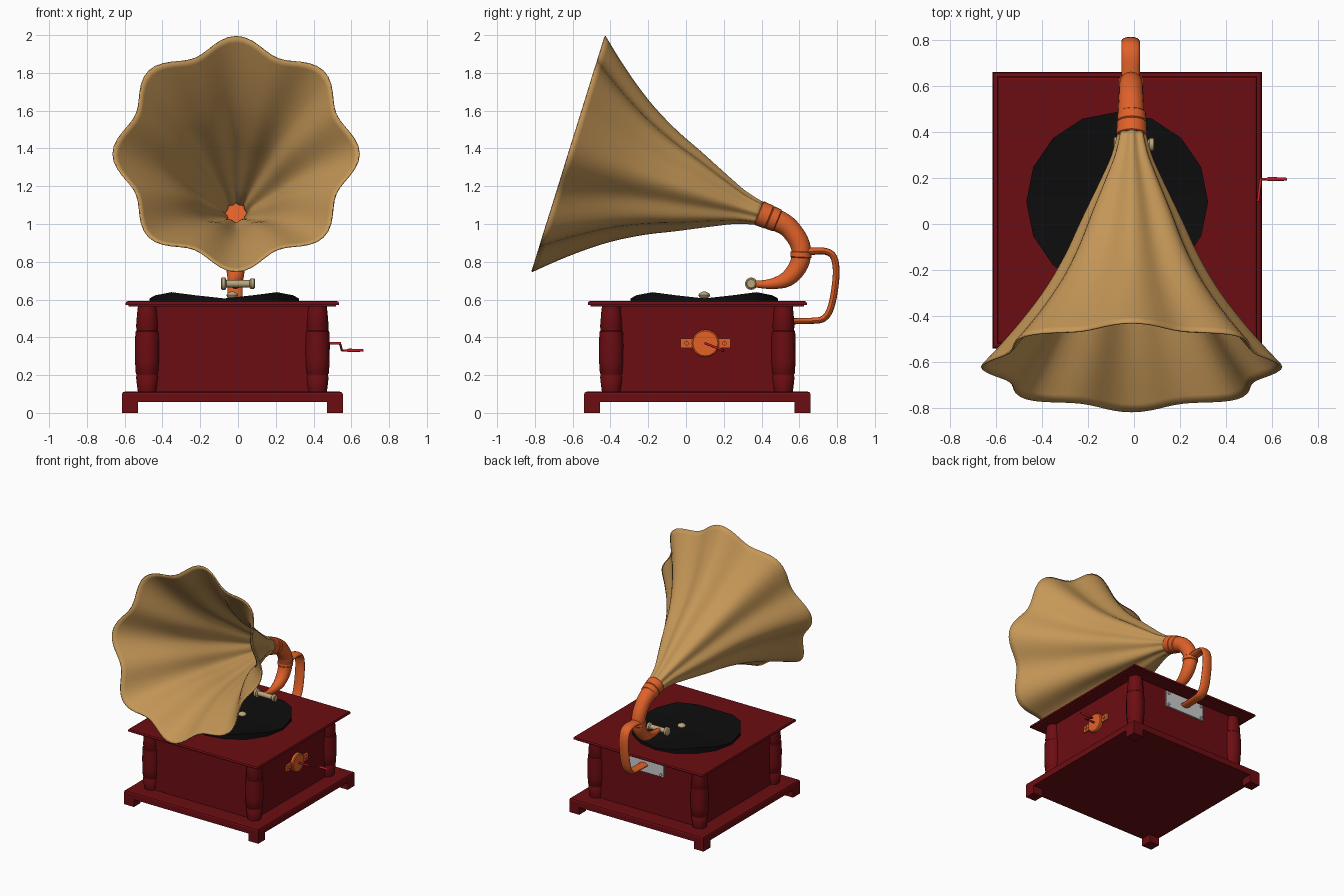
import bpy, bmesh, math
from mathutils import Vector, Matrix

if "Cube" in bpy.data.objects:
    bpy.data.objects.remove(bpy.data.objects["Cube"])


def material(name, rgb):
    m = bpy.data.materials.new(name)
    m.diffuse_color = (*rgb, 1)
    m.use_nodes = True
    m.node_tree.nodes["Principled BSDF"].inputs["Base Color"].default_value = m.diffuse_color
    return m


RED = material("red_wood", (0.15, 0.004, 0.006))
TAN = material("tan_horn", (0.56, 0.31, 0.095))
ORANGE = material("copper", (0.75, 0.12, 0.022))
BLACK = material("black_disc", (0.004, 0.004, 0.004))
CREAM = material("cream_metal", (0.5, 0.38, 0.2))
SCARLET = material("scarlet_handle", (0.6, 0.01, 0.02))


def finish(name, bm, mat, angle=None):
    bmesh.ops.recalc_face_normals(bm, faces=bm.faces[:])
    me = bpy.data.meshes.new(name)
    bm.to_mesh(me)
    bm.free()
    ob = bpy.data.objects.new(name, me)
    bpy.context.collection.objects.link(ob)
    if mat:
        me.materials.append(mat)
    if angle:
        bpy.ops.object.select_all(action='DESELECT')
        ob.select_set(True)
        bpy.context.view_layer.objects.active = ob
        bpy.ops.object.shade_smooth_by_angle(angle=math.radians(angle))
    return ob


def box(name, lo, hi, mat, bevel=0):
    lo, hi = Vector(lo), Vector(hi)
    bm = bmesh.new()
    bmesh.ops.create_cube(bm, size=1, matrix=Matrix.Translation((lo + hi) / 2) @ Matrix.Diagonal((*(hi - lo), 1)))
    if bevel:  # chamfer the top edges only
        edges = [e for e in bm.edges if all(v.co.z > hi.z - 1e-5 for v in e.verts)]
        bmesh.ops.bevel(bm, geom=edges, offset=bevel, segments=2, profile=0.5, affect='EDGES')
    return finish(name, bm, mat)


def loft(bm, rings, cap=True):
    vs = [[bm.verts.new(p) for p in r] for r in rings]
    n = len(vs[0])
    for a, b in zip(vs, vs[1:]):
        for i in range(n):
            bm.faces.new((a[i], a[(i + 1) % n], b[(i + 1) % n], b[i]))
    if cap:
        bm.faces.new(vs[0])
        bm.faces.new(vs[-1])


def turned(name, origin, axis, profile, mat, n=16):
    """Lathe (distance, radius) pairs about an axis."""
    q = Vector(axis).to_track_quat('Z', 'Y')
    bm = bmesh.new()
    loft(bm, [[Vector(origin) + q @ Vector((r * math.cos(a), r * math.sin(a), d))
               for a in (2 * math.pi * i / n for i in range(n))] for d, r in profile])
    return finish(name, bm, mat, 40)


def rod(name, a, b, r, mat, n=10):
    d = Vector(b) - Vector(a)
    return turned(name, a, d, [(0, r), (d.length, r)], mat, n)


def spline(pts, steps):
    """Catmull-Rom through tuples of any size."""
    P = [pts[0]] + pts + [pts[-1]]
    out = []
    for i in range(1, len(P) - 2):
        for s in range(steps):
            t = s / steps
            out.append([0.5 * (2 * b + (c - a) * t + (2 * a - 5 * b + 4 * c - d) * t * t
                        + (3 * b - a - 3 * c + d) * t ** 3)
                        for a, b, c, d in zip(*P[i - 1:i + 3])])
    return out + [list(pts[-1])]


def pipe(name, x, pts, mat, n=16):
    """Sweep an ellipse along (y, z, x radius, in-plane radius) points."""
    p = spline(pts, 4)
    rings = []
    for i, (y, z, rx, rn) in enumerate(p):
        a, b = p[max(i - 1, 0)], p[min(i + 1, len(p) - 1)]
        t = Vector((b[0] - a[0], b[1] - a[1])).normalized()
        ring = []
        for k in range(n):
            w = 2 * math.pi * k / n
            s = rn * math.sin(w)
            ring.append((x + rx * math.cos(w), y - t.y * s, z + t.x * s))
        rings.append(ring)
    bm = bmesh.new()
    loft(bm, rings)
    return finish(name, bm, mat, 40)


CX, CY = -0.03, 0.06

# Cabinet: base, body, lid
box("base", (CX - .585, CY - .6, .058), (CX + .585, CY + .6, .112), RED, .014)
box("cabinet_body", (CX - .465, CY - .475, .11), (CX + .465, CY + .475, .57), RED)
box("lid_moulding", (CX - .55, CY - .565, .562), (CX + .55, CY + .565, .575), RED)
box("lid", (CX - .565, CY - .58, .572), (CX + .565, CY + .58, .592), RED, .012)

# Corner feet and turned columns
column = [(0, .05), (.02, .053), (.08, .06), (.085, .057), (.095, .057), (.1, .061), (.16, .065),
          (.25, .066), (.32, .063), (.325, .058), (.34, .058), (.345, .06), (.42, .054), (.455, .05)]
for sx in (-1, 1):
    for sy in (-1, 1):
        tag = ("left" if sx < 0 else "right") + ("_front" if sy < 0 else "_back")
        x, y = CX + sx * .5425, CY + sy * .5575
        box("foot_" + tag, (x - .0425, y - .0425, 0), (x + .0425, y + .0425, .06), RED)
        turned("column_" + tag, (CX + sx * .45, CY + sy * .455, .11), (0, 0, 1), column, RED)

# Warped record
bm = bmesh.new()
N = 16
rings = []
for f, side in ((.02, 0), (1, 0), (1, 1), (.85, 1), (.5, 1), (.02, 1)):
    ring = []
    for i in range(N):
        a = 2 * math.pi * i / N
        lift = .033 * f * f * (1 - math.cos(4 * a)) / 2
        ring.append((-.073 + .395 * f * math.cos(a), .097 + .39 * f * math.sin(a),
                     .59 + side * (.016 + lift)))
    rings.append(ring)
loft(bm, rings)
finish("record", bm, BLACK, 40)
turned("spindle_knob", (-.03, .097, .595), (0, 0, 1),
       [(0, .014), (.012, .016), (.018, .027), (.028, .031), (.038, .026), (.047, .008)], CREAM)

# Fluted horn with eight lobes
neck = Vector((-.01, .394, 1.055))
axis = Vector((0, -.955, .297)).normalized()
up = Vector((0, .297, .955)).normalized()
prof = spline([(0, .062), (.1, .088), (.2, .13), (.4, .222), (.55, .288), (.7, .37),
               (.83, .46), (.95, .556), (1.062, .655)], 3)
M = 96
bm = bmesh.new()
loft(bm, [[neck + axis * d + (Vector((1, 0, 0)) * math.cos(a) + up * math.sin(a))
           * r * (1 - .06 * (1 - math.cos(8 * a)))
           for a in (2 * math.pi * i / M for i in range(M))] for d, r in prof], cap=False)
horn = finish("horn", bm, TAN, 60)
sol = horn.modifiers.new("thickness", 'SOLIDIFY')
sol.thickness = .008
sol.offset = -1

# Elbow, neck bands and support bracket
pipe("tone_elbow", -.013, [(.394, 1.055, .06, .06), (.484, 1.018, .058, .058), (.55, .975, .054, .054),
                           (.606, .885, .052, .052), (.6, .79, .05, .05), (.537, .71, .042, .042),
                           (.442, .682, .026, .026), (.35, .684, .016, .016)], ORANGE)
d = Vector((0, .09, -.037))
turned("neck_sleeve", neck - d * .1, d, [(0, .063), (.004, .067), (.058, .065), (.062, .061),
                                        (.066, .064), (.105, .061), (.11, .055)], ORANGE, 24)
turned("elbow_band", (-.013, .61, .855), (0, -.05, -1), [(0, .05), (.005, .056), (.03, .056), (.035, .05)],
       ORANGE, 20)
pipe("support_bracket", -.015, [(.52, .485, .035, .016), (.65, .487, .036, .016), (.73, .5, .038, .017),
                                (.772, .575, .04, .018), (.795, .73, .04, .018), (.782, .825, .04, .018),
                                (.735, .856, .04, .018), (.66, .855, .04, .02), (.6, .85, .04, .02)], ORANGE)

# Needle holder across the arm tip
turned("sound_box", (-.09, .345, .684), (1, 0, 0),
       [(0, .026), (.005, .033), (.022, .033), (.03, .019), (.15, .019), (.158, .028), (.175, .028),
        (.18, .022)], CREAM)

# Grey back plate with rivets
BY = CY + .475
box("back_plate", (-.185, BY - .005, .425), (.155, BY + .012, .55), None)
for sx in (-.165, .135):
    for z in (.443, .532):
        rod("plate_rivet", (sx, BY, z), (sx, BY + .02, z), .01, None)

# Crank escutcheon and handle
BX = CX + .465
C = Vector((BX, .103, .368))
box("crank_plate_bar", (BX - .005, .103 - .132, .343), (BX + .014, .103 + .132, .393), ORANGE)
turned("crank_plate_disc", C, (1, 0, 0), [(0, .073), (.018, .073), (.024, .066)], ORANGE, 20)
for s in (-1, 1):
    p = C + Vector((.01, s * .1, 0))
    rod("plate_screw", p, p + Vector((.012, 0, 0)), .012, ORANGE)
a, b, c = C, Vector((.54, .103, .368)), Vector((.55, .195, .331))
rod("crank_shaft", a, b + Vector((.005, 0, 0)), .007, SCARLET)
rod("crank_arm", b, c, .006, SCARLET)
rod("crank_pin", c, c + Vector((.04, 0, 0)), .005, SCARLET)
turned("crank_handle", c + Vector((.025, 0, 0)), (1, 0, 0),
       [(0, .005), (.01, .009), (.05, .008), (.08, .007), (.09, .005)], SCARLET, 12)
